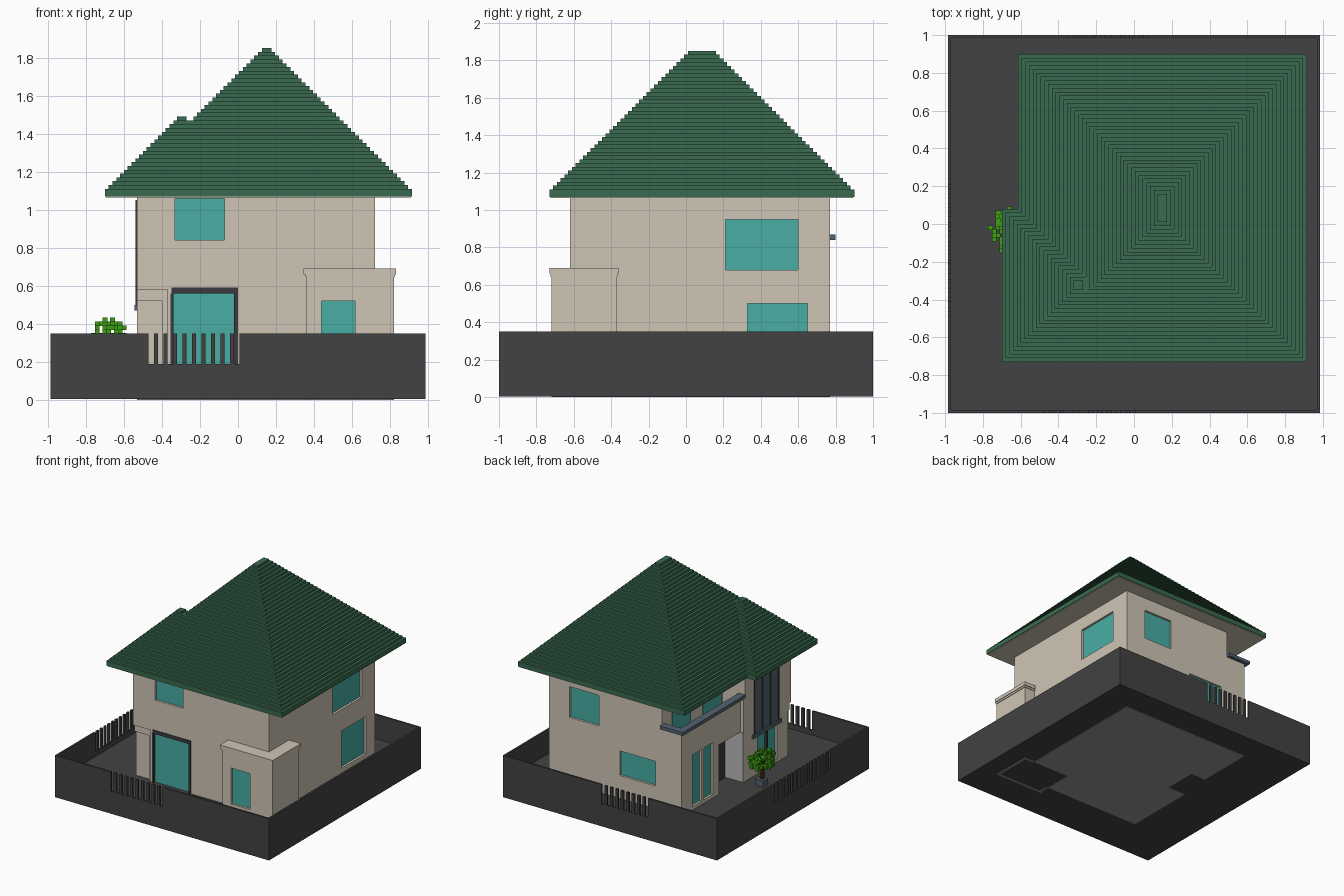
import bpy
import bmesh
import random
from mathutils import Matrix, Vector

random.seed(4)
old = bpy.data.objects.get("Cube")
if old:
    bpy.data.objects.remove(old, do_unlink=True)


def material(name, r, g, b):
    linear = [(c / 255 / 12.92 if c < 11 else ((c / 255 + 0.055) / 1.055) ** 2.4) for c in (r, g, b)]
    mat = bpy.data.materials.new(name)
    mat.use_nodes = True
    mat.diffuse_color = (*linear, 1)
    mat.node_tree.nodes["Principled BSDF"].inputs["Base Color"].default_value = (*linear, 1)
    return mat


cream = material("cream plaster", 206, 197, 181)
charcoal = material("charcoal wall", 66, 66, 66)
green = material("green tile", 58, 106, 78)
teal = material("teal glass", 72, 174, 164)
slate = material("slate metal", 84, 99, 112)
pale = material("pale grey panel", 184, 184, 186)
dark = material("dark frame", 58, 58, 62)
floor_grey = material("floor grey", 150, 150, 150)
leaf = material("leaf green", 62, 160, 18)
bark = material("dark bark", 62, 48, 36)


def boxes(name, mat, *bounds):
    """One object of axis-aligned boxes, each given as x0, x1, y0, y1, z0, z1."""
    bm = bmesh.new()
    for x0, x1, y0, y1, z0, z1 in bounds:
        centre = Vector((x0 + x1, y0 + y1, z0 + z1)) / 2
        size = Matrix.Diagonal((x1 - x0, y1 - y0, z1 - z0, 1))
        bmesh.ops.create_cube(bm, size=1, matrix=Matrix.Translation(centre) @ size)
    mesh = bpy.data.meshes.new(name)
    bm.to_mesh(mesh)
    bm.free()
    mesh.materials.append(mat)
    ob = bpy.data.objects.new(name, mesh)
    bpy.context.collection.objects.link(ob)
    return ob


def carve(ob, *bounds):
    """Cut one box out of an object and discard the cutter."""
    cutter = boxes("cutter", ob.data.materials[0], bounds)
    cutter.hide_render = True
    mod = ob.modifiers.new("cut", "BOOLEAN")
    mod.object = cutter
    mod.operation = "DIFFERENCE"
    mod.solver = "EXACT"
    bpy.context.view_layer.objects.active = ob
    bpy.ops.object.modifier_apply(modifier=mod.name)
    bpy.data.objects.remove(cutter, do_unlink=True)


# House outline
L, R, F, B = -0.53, 0.72, -0.62, 0.77
BACK_L = -0.50
GROUND, EAVE = 0.15, 1.07

# Plot and boundary wall
X, Y, T, TOP, SILL = 0.985, 1.0, 0.016, 0.35, 0.19
boxes("ground", charcoal, (-X, X, -Y, Y, 0.004, GROUND))


def fence_spans(lo, hi, start=None, count=0):
    """Solid stretches of a wall pierced by evenly spaced slits."""
    spans = []
    for i in range(count):
        slit = start + i * 0.05
        spans.append((lo, slit))
        lo = slit + 0.027
    return spans + [(lo, hi)]


def boundary(name, along_x, side, half, *slits):
    a, b = sorted((side, side - T if side > 0 else side + T))
    parts = [(-half, half, GROUND, SILL)]
    parts += [(s, e, SILL, TOP) for s, e in fence_spans(-half, half, *slits)]
    boxes(name, charcoal, *[(s, e, a, b, z0, z1) if along_x else (a, b, s, e, z0, z1)
                            for s, e, z0, z1 in parts])


boundary("front_boundary", True, -Y, X, -0.47, 10)
boundary("back_boundary", True, Y, X, -0.35, 9)
boundary("right_boundary", False, -X, Y, -0.49, 15)
boundary("left_boundary", False, X, Y)

# House body, with the set-back side, entrance, corner balcony and stepped front corner
body = boxes("house_body", cream, (L, R, F, B, GROUND, EAVE))
OUT = 0.1
for cut in [
    (L - OUT, BACK_L, 0, B + OUT, 0, EAVE + OUT),
    (L - OUT, -0.36, 0, 0.28, 0, 0.56),
    (BACK_L + 0.03, -0.32, -0.02, B - 0.03, 0.70, EAVE + OUT),
    (L - OUT, -0.32, -0.02, B + OUT, 0.84, EAVE + OUT),
    (L - OUT, -0.37, F - OUT, F + 0.02, 0, 0.58),
    (L - OUT, -0.40, F - OUT, F + 0.035, 0, 0.52),
]:
    carve(body, *cut)

porch = boxes("porch", cream, (0.36, 0.82, -0.72, -0.37, GROUND, 0.65))
boxes("porch_cap", cream, (0.355, 0.825, -0.725, -0.365, 0.645, 0.66),
      (0.345, 0.83, -0.73, -0.36, 0.66, 0.69))

DEPTH = 0.022


def window(name, wall, axis, out, plane, a0, a1, z0, z1):
    """Recessed pane: axis is the wall normal (0 = x, 1 = y), out its sign."""
    def slab(d0, d1):
        n = sorted((plane + out * d0, plane + out * d1))
        return (*n, a0, a1, z0, z1) if axis == 0 else (a0, a1, *n, z0, z1)
    carve(wall, *slab(-DEPTH, OUT))
    boxes(name, teal, slab(-DEPTH - 0.004, -DEPTH + 0.004))


window("front_upper_window", body, 1, -1, F, -0.33, -0.07, 0.84, 1.06)
window("front_glass_door", body, 1, -1, F, -0.35, 0.0, GROUND, 0.59)
window("porch_window", porch, 1, -1, -0.72, 0.44, 0.615, 0.22, 0.52)
window("left_upper_window", body, 0, 1, R, 0.21, 0.60, 0.68, 0.95)
window("left_lower_window", body, 0, 1, R, 0.33, 0.65, 0.19, 0.50)
window("back_upper_window", body, 1, 1, B, 0.26, 0.53, 0.70, 0.955)
window("back_lower_window", body, 1, 1, B, -0.26, 0.07, 0.34, 0.545)
window("right_garden_door_a", body, 0, -1, BACK_L, 0.36, 0.48, 0.18, 0.61)
window("right_garden_door_b", body, 0, -1, BACK_L, 0.51, 0.63, 0.18, 0.61)
window("right_bay_door", body, 0, -1, L, -0.44, -0.18, 0.18, 0.47)
for i, y in enumerate((0.0, 0.40)):
    boxes(f"balcony_door_{i}", teal, (-0.326, -0.318, y, y + 0.24, 0.70, 1.01))

# Front door frame
boxes("front_door_frame", dark, (-0.35, 0, F - 0.004, F + 0.02, 0.56, 0.59),
      (-0.02, 0, F - 0.004, F + 0.02, GROUND, 0.56),
      (-0.355, -0.34, F - 0.004, F + 0.02, GROUND, 0.56))

# Entrance recess
boxes("entrance_panel", pale, (L + 0.002, -0.36, -0.002, 0.006, GROUND, 0.56))
boxes("entrance_door", dark, (-0.366, -0.358, 0.01, 0.22, GROUND, 0.52))

# Balcony rail around the back corner
boxes("balcony_rail", slate, (-0.53, -0.47, -0.03, 0.80, 0.84, 0.868),
      (-0.47, -0.32, 0.74, 0.80, 0.84, 0.868))

# Tall metal panel on the side bay, with mullions and a sill
boxes("bay_panel", slate, (L - 0.004, L + 0.004, -0.45, -0.14, 0.50, 1.05))
boxes("bay_mullions", dark, *[(L - 0.009, L, y, y + 0.012, 0.50, 1.05)
                              for y in (-0.455, -0.35, -0.25, -0.145)])
boxes("bay_sill", slate, (L - 0.015, L, -0.48, -0.11, 0.47, 0.50))
boxes("bay_door_mullion", dark, (L, L + 0.02, -0.32, -0.30, 0.18, 0.47))

# Stepped hip roofs
STEP = 0.02


def stepped_roof(name, cx, cy, hx, hy, count):
    layers = []
    for i in range(count):
        w, d = hx - i * STEP, hy - i * STEP
        z = EAVE + STEP + i * STEP
        layers.append((cx - w, cx + w, cy - d, cy + d, EAVE if i == 0 else z, z + STEP))
    boxes(name, green, *layers)
    m = 0.006
    boxes(name + "_soffit", cream,
          (cx - hx + m, cx + hx - m, cy - hy + m, cy + hy - m, EAVE - 0.006, EAVE))


stepped_roof("main_roof", 0.15, 0.085, 0.765, 0.815, 38)
stepped_roof("bay_roof", -0.295, -0.325, 0.405, 0.405, 20)

# Floor plate under the house and porch wall footings
Z = (0, 0.006)
boxes("floor_plate", floor_grey, (BACK_L, R, 0.28, B, *Z), (-0.36, R, 0, 0.28, *Z),
      (L, 0.37, F, 0, *Z), (0.37, R, -0.38, 0, *Z))
boxes("porch_footing", floor_grey, (0.80, 0.82, -0.72, -0.37, *Z),
      (0.36, 0.80, -0.72, -0.70, *Z), (0.37, 0.39, -0.70, F, *Z), (R, 0.80, -0.39, -0.37, *Z))

# Potted tree made of small blocks
boxes("tree_pot", slate, (-0.70, -0.63, -0.08, -0.01, GROUND, 0.20))
boxes("tree_trunk", bark, (-0.68, -0.655, -0.06, -0.035, 0.20, 0.35))
blocks = []
for _ in range(95):
    p = Vector([random.gauss(0, 1) for _ in range(3)]).normalized() * random.uniform(0.5, 1)
    x, y, z = -0.675 + 0.095 * p.x, -0.05 + 0.135 * p.y, 0.355 + 0.075 * p.z
    x, y, z = [round(c / 0.02) * 0.02 for c in (x, y, z)]
    h = 0.0125
    blocks.append((x - h, x + h, y - h, y + h, z - h, z + h))
boxes("tree_leaves", leaf, *blocks)
